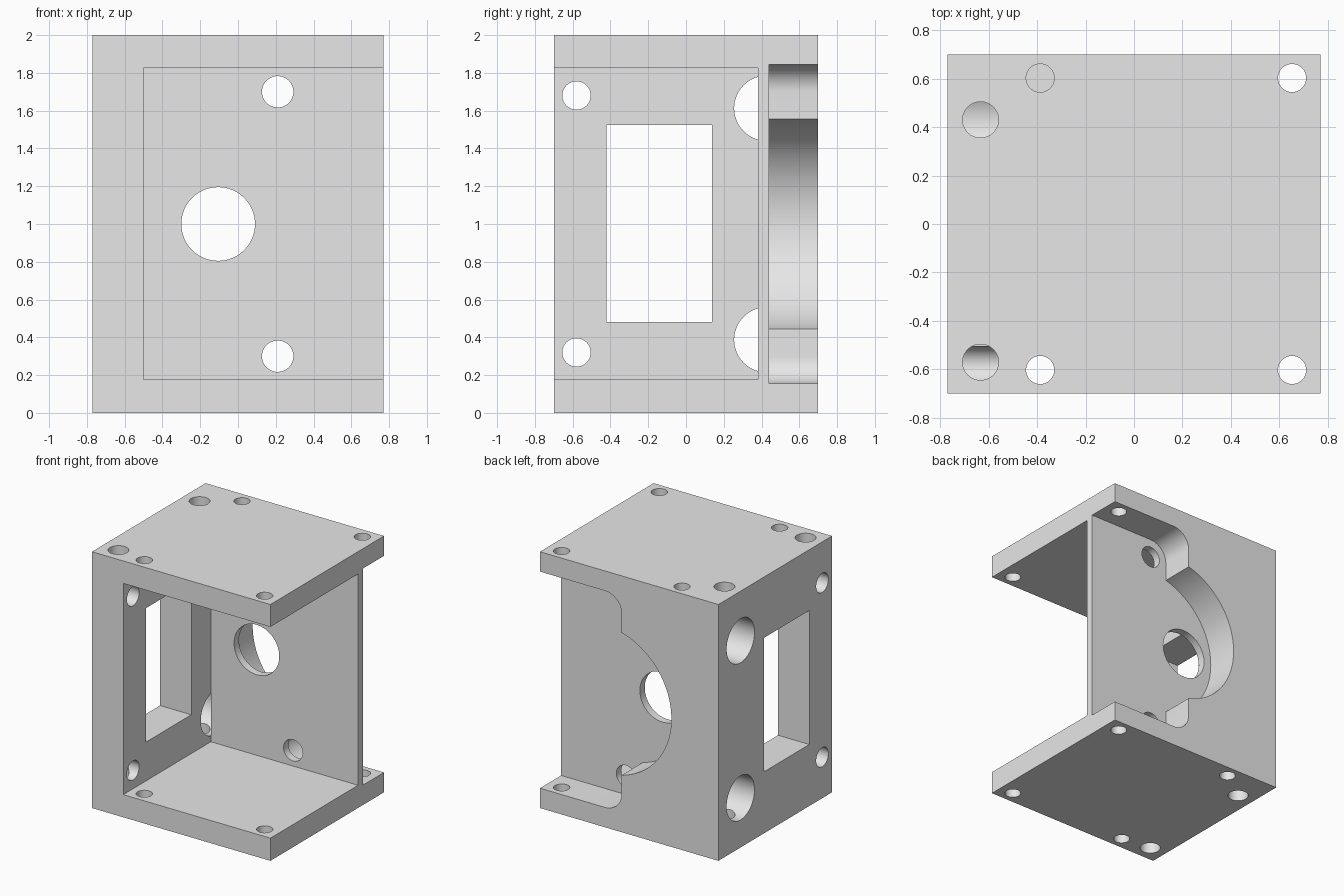
import bpy, bmesh, math
from mathutils import Matrix, Vector

if "Cube" in bpy.data.objects:
    bpy.data.objects.remove(bpy.data.objects["Cube"], do_unlink=True)

W, D, H = 0.77, 0.70, 2.0      # half width, half depth, height
MID = H / 2

grey = bpy.data.materials.new("light grey")
grey.use_nodes = True
grey.diffuse_color = (0.8, 0.8, 0.8, 1)
grey.node_tree.nodes["Principled BSDF"].inputs["Base Color"].default_value = (0.8, 0.8, 0.8, 1)


def make_object(name, bm):
    bmesh.ops.recalc_face_normals(bm, faces=bm.faces)
    mesh = bpy.data.meshes.new(name)
    bm.to_mesh(mesh)
    bm.free()
    mesh.materials.append(grey)
    obj = bpy.data.objects.new(name, mesh)
    bpy.context.collection.objects.link(obj)
    return obj


def box(name, low, high):
    low, high = Vector(low), Vector(high)
    bm = bmesh.new()
    bmesh.ops.create_cube(bm, size=1, matrix=Matrix.Translation((low + high) / 2)
                          @ Matrix.Diagonal((*(high - low), 1)))
    return make_object(name, bm)


def rod(name, start, end, radius):
    start, end = Vector(start), Vector(end)
    axis = end - start
    turn = axis.to_track_quat('Z', 'Y').to_matrix().to_4x4()
    bm = bmesh.new()
    bmesh.ops.create_cone(bm, cap_ends=True, segments=64, radius1=radius, radius2=radius,
                          depth=axis.length, matrix=Matrix.Translation((start + end) / 2) @ turn)
    return make_object(name, bm)


def arc(cx, cz, r, a0, a1, n):
    return [(cx + r * math.cos(a0 + (a1 - a0) * i / n),
             cz + r * math.sin(a0 + (a1 - a0) * i / n)) for i in range(n + 1)]


def back_pocket():
    # Slot with rounded corners joined to a large circular bulge
    cx, r_corner, r_big = 0.21, 0.145, 0.574
    corner = arc(cx, 1.70, r_corner, math.pi / 2, math.pi, 14)
    meet = math.acos(-r_corner / r_big)
    bulge = arc(cx, MID, r_big, meet, 2 * math.pi - meet, 56)
    upper = [(W + 0.2, 1.70 + r_corner)] + corner
    lower = [(x, H - z) for x, z in reversed(upper)]
    bm = bmesh.new()
    face = bm.faces.new([bm.verts.new((x, 0.44, z)) for x, z in upper + bulge + lower])
    grown = bmesh.ops.extrude_face_region(bm, geom=[face])
    verts = [v for v in grown["geom"] if isinstance(v, bmesh.types.BMVert)]
    bmesh.ops.translate(bm, verts=verts, vec=(0, 0.4, 0))
    return make_object("pocket_cutter", bm)


# Solid block, open front cavity, back pocket and side window
body = box("mounting_bracket", (-W, -D, 0), (W, D, H))
cutters = [
    box("cavity_cutter", (-0.5, -D - 0.2, 0.177), (W + 0.2, 0.38, 1.825)),
    back_pocket(),
    box("window_cutter", (-W - 0.2, -0.42, 0.48), (-0.4, 0.138, 1.525)),
    rod("shaft_hole_cutter", (-0.105, 0.2, MID), (-0.105, 0.9, MID), 0.195),
]

# Holes repeated above and below the middle
for side in (-1, 1):
    def level(offset):
        return MID + side * offset

    outside = level(MID + 0.1)
    cutters.append(rod("screw_hole_cutter", (0.21, 0.2, level(0.70)), (0.21, 0.9, level(0.70)), 0.083))
    # Side wall: small front hole and large rear hole, each met by a vertical hole
    for y_side, y_top, z_off, r, x_end in ((-0.58, -0.57, 0.68, 0.075, -0.4),
                                           (0.427, 0.43, 0.613, 0.172, -0.499)):
        cutters.append(rod("side_hole_cutter", (-W - 0.2, y_side, level(z_off)),
                           (x_end, y_side, level(z_off)), r))
        cutters.append(rod("cross_hole_cutter", (-0.633, y_top, outside),
                           (-0.633, y_top, level(z_off)), 0.074))
    # Corner holes through the plates
    for x in (-0.387, 0.652):
        for y in (-0.602, 0.602):
            cutters.append(rod("plate_hole_cutter", (x, y, outside), (x, y, level(0.81)), 0.058))

# Cut everything out of the block
bpy.ops.object.select_all(action='DESELECT')
bpy.context.view_layer.objects.active = body
body.select_set(True)
for cutter in cutters:
    mod = body.modifiers.new("cut", 'BOOLEAN')
    mod.operation = 'DIFFERENCE'
    mod.solver = 'EXACT'
    mod.object = cutter
    bpy.ops.object.modifier_apply(modifier=mod.name)
    bpy.data.objects.remove(cutter, do_unlink=True)

bpy.ops.object.shade_smooth_by_angle(angle=math.radians(30))
